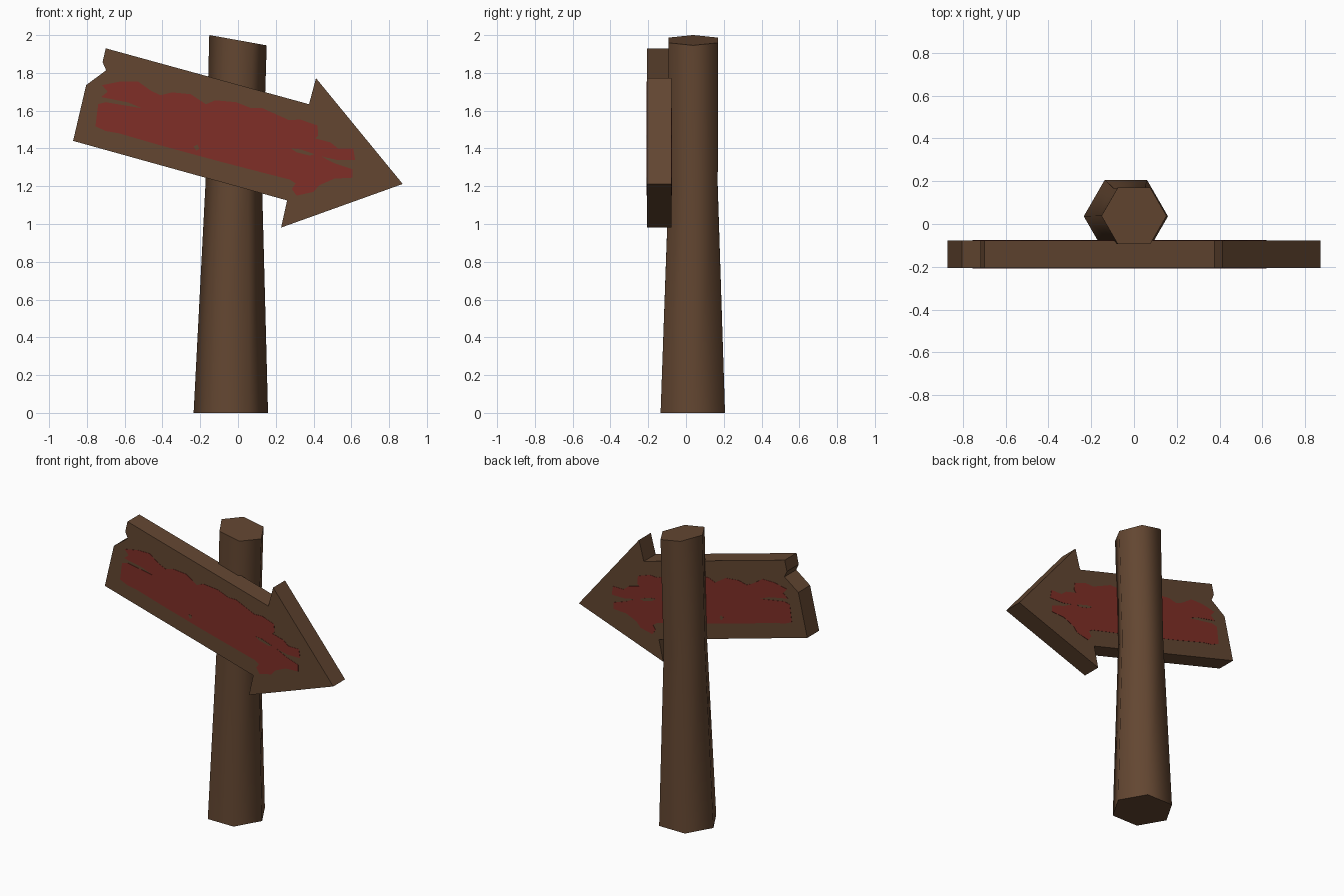
import bpy, bmesh, math

if "Cube" in bpy.data.objects:
    bpy.data.objects.remove(bpy.data.objects["Cube"])


def material(name, rgb):
    m = bpy.data.materials.new(name)
    m.diffuse_color = (*rgb, 1)
    m.use_nodes = True
    m.node_tree.nodes["Principled BSDF"].inputs["Base Color"].default_value = m.diffuse_color
    return m


WOOD = material("brown wood", (0.125, 0.062, 0.031))
RED = material("faded red paint", (0.215, 0.028, 0.02))


def finish(name, bm, mat):
    bmesh.ops.recalc_face_normals(bm, faces=bm.faces)
    me = bpy.data.meshes.new(name)
    bm.to_mesh(me)
    bm.free()
    me.materials.append(mat)
    ob = bpy.data.objects.new(name, me)
    bpy.context.collection.objects.link(ob)
    return ob


def slab(name, outline, y0, y1, mat):
    """Extrude an x-z outline from y0 to y1."""
    bm = bmesh.new()
    face = bm.faces.new([bm.verts.new((x, y0, z)) for x, z in outline])
    ext = bmesh.ops.extrude_face_region(bm, geom=[face])
    for v in ext["geom"]:
        if isinstance(v, bmesh.types.BMVert):
            v.co.y = y1
    return finish(name, bm, mat)


# Post: tapered hexagon with a slight bend and a slanted top
bm = bmesh.new()
rings = []
for cx, cy, z, r, slope in ((-0.038, 0.036, 0, 0.197, 0),
                            (-0.022, 0.038, 1.2, 0.15, -0.1),
                            (0.0, 0.038, 1.973, 0.152, -0.18)):
    ring = []
    for i in range(6):
        a = i * math.pi / 3
        dx = r * math.cos(a)
        ring.append(bm.verts.new((cx + dx, cy + r * math.sin(a), z + slope * dx)))
    rings.append(ring)
for lo, hi in zip(rings, rings[1:]):
    for i in range(6):
        j = (i + 1) % 6
        bm.faces.new((lo[i], lo[j], hi[j], hi[i]))
bm.faces.new(rings[0])
bm.faces.new(rings[-1])
post = finish("post", bm, WOOD)
bpy.context.view_layer.objects.active = post
post.select_set(True)
bpy.ops.object.shade_smooth_by_angle(angle=math.radians(65))

# Arrow board with a broken left end
FRONT, BACK = -0.206, -0.077
slab("arrow_board", [(-0.70, 1.93), (-0.717, 1.857), (-0.698, 1.814),
                     (-0.804, 1.735), (-0.873, 1.44), (0.26, 1.125),
                     (0.228, 0.981), (0.872, 1.212), (0.413, 1.772),
                     (0.376, 1.634)], FRONT, BACK, WOOD)

# Ragged paint, the same outline seen through on both faces
PAINT = [(-.72, 1.735), (-.62, 1.755), (-.53, 1.755), (-.46, 1.705),
         (-.41, 1.682), (-.35, 1.697), (-.25, 1.687), (-.17, 1.634),
         (-.12, 1.655), (-.01, 1.645), (.07, 1.613), (.13, 1.613),
         (.27, 1.55), (.33, 1.553), (.42, 1.522), (.425, 1.47),
         (.41, 1.453), (.49, 1.432), (.53, 1.40), (.61, 1.40),
         (.62, 1.34), (.52, 1.34), (.44, 1.358), (.51, 1.322),
         (.605, 1.29), (.605, 1.245), (.51, 1.24), (.43, 1.205),
         (.40, 1.17), (.31, 1.15), (.285, 1.185), (.305, 1.215),
         (.275, 1.235), (.13, 1.272), (-.12, 1.337), (-.41, 1.416),
         (-.63, 1.48), (-.70, 1.492), (-.755, 1.517), (-.74, 1.635),
         (-.70, 1.645), (-.51, 1.613), (-.58, 1.643), (-.725, 1.672),
         (-.69, 1.70)]
CRACK = [(.28, 1.40), (.33, 1.395), (.405, 1.37), (.38, 1.362), (.31, 1.38)]
CHIP = [(-.235, 1.41), (-.215, 1.42), (-.205, 1.40), (-.22, 1.388)]
for side, y, out in (("front", FRONT, -1), ("back", BACK, 1)):
    slab("paint_" + side, PAINT, y - out * 0.001, y + out * 0.002, RED)
    # Bare wood showing through the paint
    slab("crack_" + side, CRACK, y, y + out * 0.003, WOOD)
    slab("chip_" + side, CHIP, y, y + out * 0.003, WOOD)
